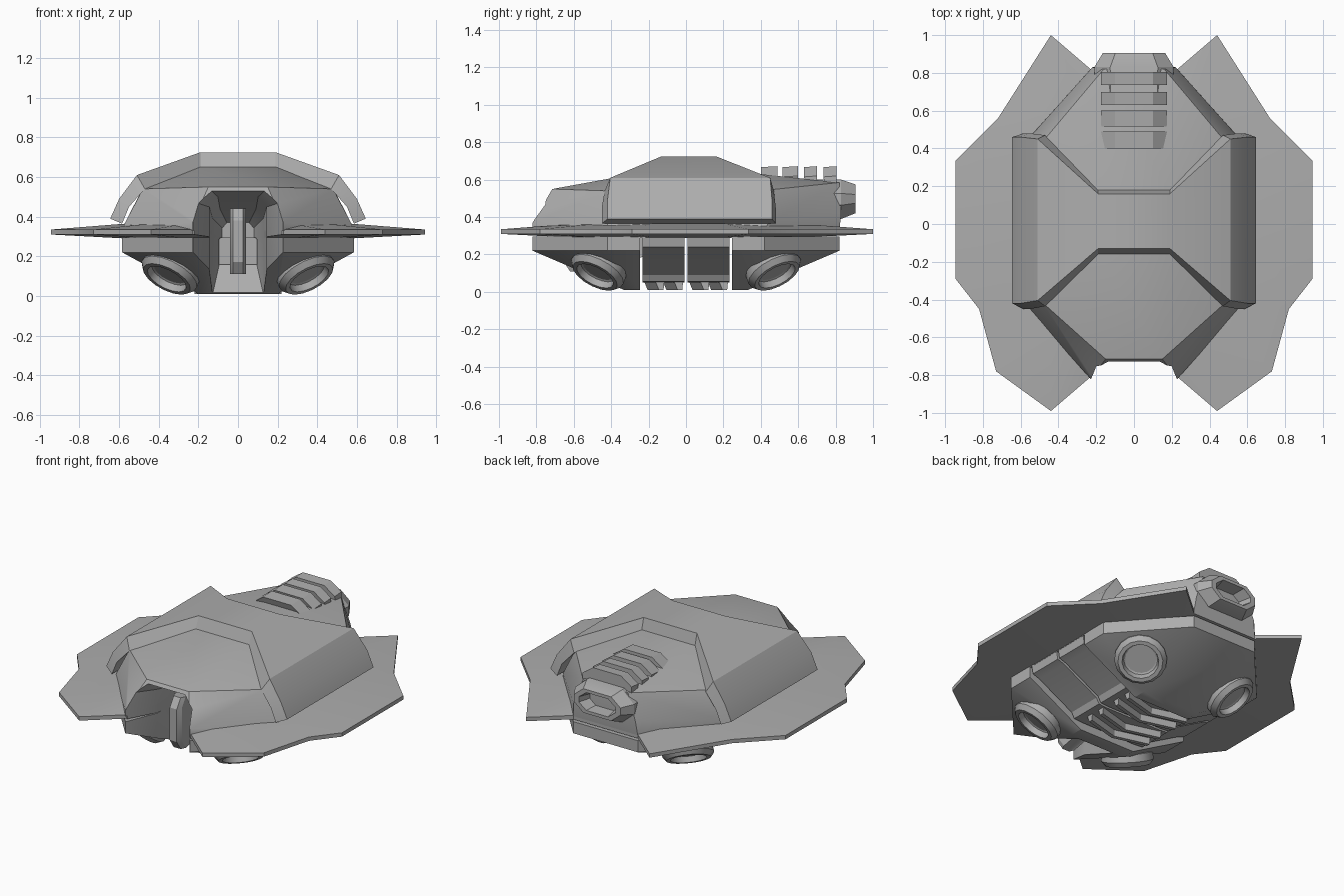
import bpy, bmesh, math
from mathutils import Vector

old = bpy.data.objects.get("Cube")
if old:
    bpy.data.objects.remove(old, do_unlink=True)

grey = bpy.data.materials.new("hull_grey")
grey.use_nodes = True
COL = (0.42, 0.42, 0.42, 1)
grey.diffuse_color = COL
grey.node_tree.nodes["Principled BSDF"].inputs["Base Color"].default_value = COL


def finish(name, bm):
    bmesh.ops.recalc_face_normals(bm, faces=bm.faces)
    mesh = bpy.data.meshes.new(name)
    bm.to_mesh(mesh)
    bm.free()
    mesh.materials.append(grey)
    ob = bpy.data.objects.new(name, mesh)
    bpy.context.collection.objects.link(ob)
    return ob


def loft(name, rings, closed=False):
    """Skin equal-length rings of points; cap the ends unless closed."""
    bm = bmesh.new()
    vs = [[bm.verts.new(p) for p in r] for r in rings]
    n = len(vs[0])
    pairs = list(zip(vs, vs[1:])) + ([(vs[-1], vs[0])] if closed else [])
    for a, b in pairs:
        for i in range(n):
            j = (i + 1) % n
            bm.faces.new((a[i], a[j], b[j], b[i]))
    if not closed:
        bm.faces.new(vs[0])
        bm.faces.new(vs[-1])
    return finish(name, bm)


def hull(name, half):
    """Convex solid from points on the +x side, mirrored."""
    bm = bmesh.new()
    for x, y, z in half:
        bm.verts.new((x, y, z))
        bm.verts.new((-x, y, z))
    bmesh.ops.convex_hull(bm, input=bm.verts)
    bmesh.ops.dissolve_limit(bm, angle_limit=0.01, verts=bm.verts, edges=bm.edges)
    return finish(name, bm)


def mirrored(half):
    return half + [(-x, *rest) for x, *rest in reversed(half)]


def section(half, y):
    return [(x, y, z) for x, z in mirrored(half)]


def cut(ob, cutter):
    mod = ob.modifiers.new("cut", 'BOOLEAN')
    mod.operation, mod.solver, mod.object = 'DIFFERENCE', 'EXACT', cutter
    bpy.context.view_layer.objects.active = ob
    bpy.ops.object.modifier_apply(modifier=mod.name)


# Broad thin skirt, slightly thicker towards the middle
outline = mirrored([(.23, .82), (.44, 1), (.72, .56), (.945, .335), (.945, -.29),
                    (.82, -.45), (.73, -.78), (.44, -.99), (.23, -.81)])


def skirt_ring(s, z):
    return [(x * s, y * s, z) for x, y in outline]


skirt = loft("skirt_plate", [skirt_ring(.6, .29), skirt_ring(1, .31),
                             skirt_ring(1, .335), skirt_ring(.6, .365)])

# Recessed front and rear hoods
base = [(.585, s * .42) for s in (-1, 1)] + [(.23, s * .82) for s in (-1, 1)]
hood = hull("upper_hood", [(x, y, .33) for x, y in base] + [
    (.57, -.42, .37), (.23, -.82, .37), (.48, -.42, .54), (.15, -.715, .55),
    (.19, -.14, .655), (.19, .16, .655), (.48, .44, .545), (.57, .44, .37),
    (.16, .82, .585), (.22, .83, .42)])

# Raised saddle over the middle: top x, z / under x, z / front y, back y
stations = [(.645, .39, .585, .365, -.42, .46), (.6, .49, .55, .45, -.42, .46),
            (.51, .61, .47, .54, -.405, .45), (.19, .725, .19, .65, -.13, .16)]
rings = []
for side, order in ((-1, stations), (1, stations[::-1])):
    for tx, tz, ux, uz, y0, y1 in order:
        rings.append([(side * tx, y0, tz), (side * tx, y1, tz),
                      (side * ux, y1 + .02, uz), (side * ux, y0 - .03, uz)])
loft("saddle_armour", rings)

# Underside hull
lower = hull("lower_hull", [(x, y, z) for x, y in base for z in (.22, .295)] +
             [(.2, -.33, .01), (.2, .33, .01)])

# Funnel-shaped front opening: y, half width, bottom, top
mouth = loft("mouth_cutter", [
    section([(w, lo), (w, hi - .07 * w / .2), (w * .7, hi)], y)
    for y, w, lo, hi in ((-.95, .28, -.1, .59), (-.62, .145, -.1, .5),
                         (-.36, .13, .0, .44), (-.2, .08, .225, .37))])
gap = loft("gap_cutter", [section([(.8, -.1), (.8, .288)], y) for y in (-.247, .247)])
for ob in (skirt, hood, lower):
    cut(ob, mouth)
cut(lower, gap)
for helper in (mouth, gap):
    bpy.data.objects.remove(helper, do_unlink=True)

# Two belly blocks with narrow gaps between them, and chevron slats beneath
belly = [(.585, .295), (.575, .24), (.53, .225), (.28, .09), (.26, .055), (.2, .05)]
for s, label in ((-1, "front"), (1, "rear")):
    loft(label + "_belly_block", [section(belly, s * y) for y in (.008, .233)])
    for k in range(2):
        y = s * .12 - .075 + k * .1
        loft(f"{label}_belly_slat_{k + 1}", [
            [(x, y + d, .06), (x, y + d + .05, .06), (x, y + d + .045, .01), (x, y + d + .02, .01)]
            for x, d in ((-.22, .03), (0, -.03), (.22, .03))])

# Tail nozzle with hollow end: y, half width, bottom, top
nozzle = [(.5, .2, .4, .6), (.83, .21, .39, .6), (.905, .165, .42, .575),
          (.905, .13, .44, .555), (.8, .1, .45, .54)]
loft("tail_nozzle", [
    section([(w * .6, lo), (w, lo + (hi - lo) * .35), (w, lo + (hi - lo) * .65), (w * .6, hi)], y)
    for y, w, lo, hi in nozzle])

# Arched louvres on the rear hood
for k, (y, depth) in enumerate(((.4, .09), (.515, .085), (.63, .07), (.735, .07))):
    w = .12 if k == 0 else .175
    lean = .03 - .008 * k
    loft(f"louvre_{k + 1}", [
        [(x, y + lean, .57), (x, y + depth, .57), (x, y + depth, z), (x, y, z - .005)]
        for x, z in ((-.175, .62), (-.1, .672), (.1, .672), (.175, .62))])

# Upright blade inside the front opening
blade = [(-.66, .17), (-.66, .38), (-.62, .44), (-.2, .4), (-.2, .2), (-.62, .11)]
loft("front_blade", [[(x, y + inset, z) for y, z in blade]
                     for x, inset in ((-.04, .03), (-.025, 0), (.025, 0), (.04, .03))])

# Four tilted thruster rings: radius, height along the axis
profile = [(.12, -.06), (.15, -.04), (.155, .005), (.132, .035), (.108, .035),
           (.1, .0), (.09, -.005)]
SIDES = 16
for sx, lr in ((1, "left"), (-1, "right")):
    for sy, fr in ((-1, "front"), (1, "rear")):
        axis = Vector((sx * .42, sy * .42, -.8))
        ring = loft(f"{fr}_{lr}_thruster", [
            [(r * math.cos(a), r * math.sin(a), h)
             for a in (math.tau * i / SIDES for i in range(SIDES))] for r, h in profile])
        ring.rotation_euler = axis.to_track_quat('Z', 'Y').to_euler()
        ring.location = (sx * .345, sy * .472, .113)

# Smooth shading with sharp edges kept
bpy.ops.object.select_all(action='DESELECT')
for ob in bpy.context.collection.objects:
    if ob.type == 'MESH':
        ob.select_set(True)
        bpy.context.view_layer.objects.active = ob
bpy.ops.object.shade_smooth_by_angle(angle=math.radians(25))
